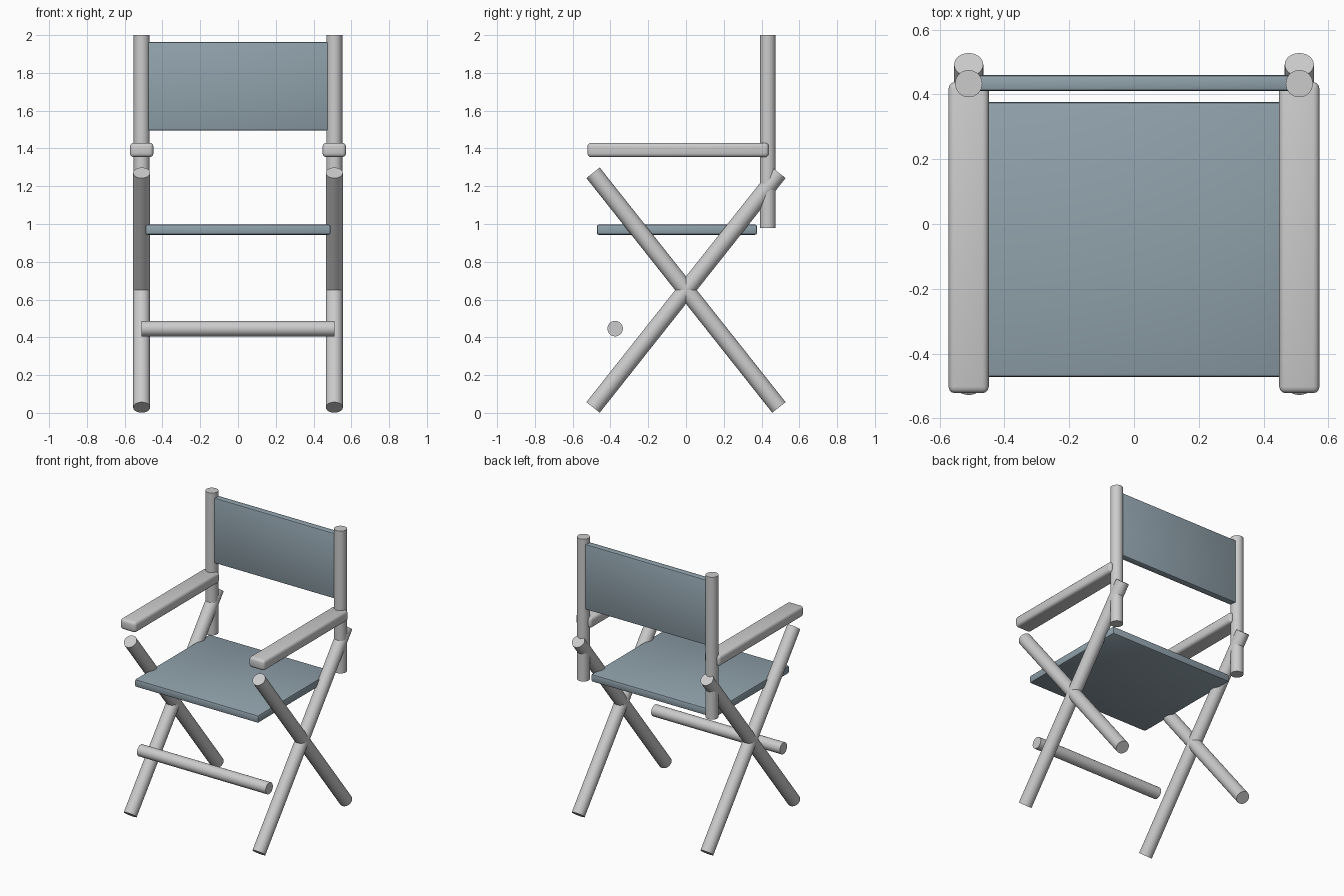
import bpy
from mathutils import Vector

if "Cube" in bpy.data.objects:
    bpy.data.objects.remove(bpy.data.objects["Cube"])

fabric = bpy.data.materials.new("slate_fabric")
fabric.diffuse_color = (0.28, 0.36, 0.41, 1)
fabric.use_nodes = True
fabric.node_tree.nodes["Principled BSDF"].inputs["Base Color"].default_value = fabric.diffuse_color


def smooth(obj):
    bpy.context.view_layer.objects.active = obj
    obj.select_set(True)
    bpy.ops.object.shade_smooth_by_angle(angle=0.6)


def rod(name, a, b, radius):
    a, b = Vector(a), Vector(b)
    d = b - a
    bpy.ops.mesh.primitive_cylinder_add(
        vertices=32, radius=radius, depth=d.length, location=(a + b) / 2,
        rotation=d.to_track_quat('Z', 'Y').to_euler())
    obj = bpy.context.object
    obj.name = name
    smooth(obj)
    return obj


def slab(name, lo, hi, bevel, segments, mat=None):
    lo, hi = Vector(lo), Vector(hi)
    bpy.ops.mesh.primitive_cube_add(size=1, location=(lo + hi) / 2)
    obj = bpy.context.object
    obj.name = name
    obj.scale = hi - lo
    bpy.ops.object.transform_apply(location=False, rotation=False, scale=True)
    mod = obj.modifiers.new("rounded_edges", 'BEVEL')
    mod.width = bevel
    mod.segments = segments
    bpy.ops.object.modifier_apply(modifier=mod.name)
    smooth(obj)
    if mat:
        obj.data.materials.append(mat)
    return obj


# Side frames: crossed legs, back post and armrest
for side, s in (("left", -1), ("right", 1)):
    x = 0.51 * s
    rod(f"{side}_rising_leg", (x, -0.492, 0.029), (x, 0.492, 1.271), 0.045)
    rod(f"{side}_falling_leg", (x, 0.492, 0.029), (x, -0.492, 1.271), 0.045)
    rod(f"{side}_back_post", (x, 0.433, 0.98), (x, 0.433, 2.0), 0.042)
    slab(f"{side}_armrest", (x - 0.062, -0.522, 1.354),
         (x + 0.062, 0.438, 1.43), 0.02, 3)

# Front footrest bar
rod("foot_bar", (-0.51, -0.375, 0.446), (0.51, -0.375, 0.446), 0.041)

# Fabric seat and backrest
slab("seat", (-0.49, -0.472, 0.943), (0.49, 0.376, 0.997), 0.01, 2, fabric)
slab("backrest", (-0.49, 0.411, 1.495), (0.49, 0.459, 1.963), 0.008, 2, fabric)
